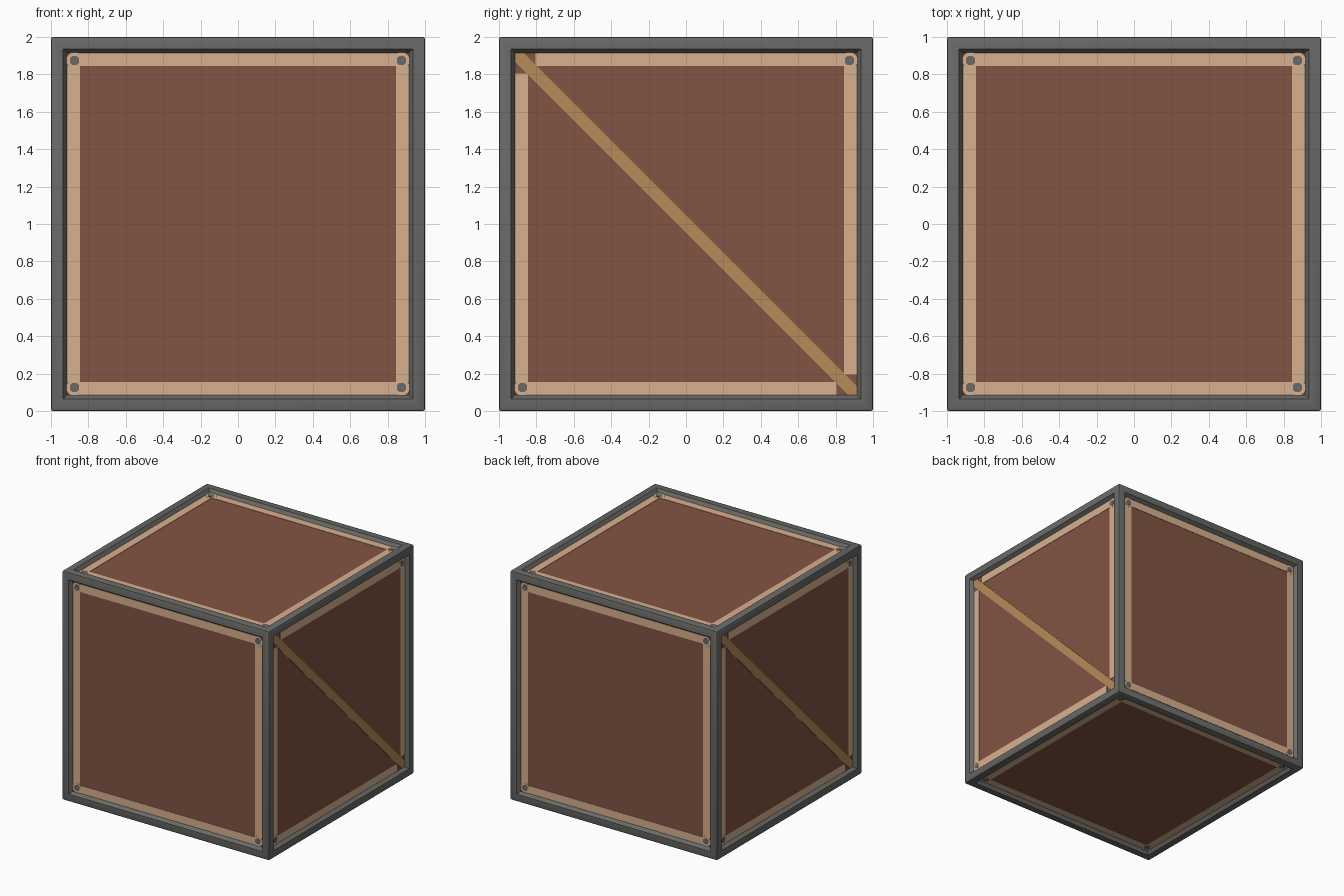
import bpy, bmesh, math
from mathutils import Vector

if "Cube" in bpy.data.objects:
    bpy.data.objects.remove(bpy.data.objects["Cube"])

# ---- sizes ----
HALF = 1.0          # half size of the crate
RIM = 0.065         # flat width of the metal frame
SLOPE = 0.02        # sloped inner wall of the frame
DEPTH = 0.03        # panel recess
INNER = HALF - RIM - SLOPE
FACE = HALF - DEPTH
T_IN, T_OUT, BOLT = 0.845, 0.913, 0.874
CENTRE = Vector((0, 0, 1))


def material(name, rgb):
    m = bpy.data.materials.new(name)
    m.diffuse_color = (*rgb, 1)
    m.use_nodes = True
    m.node_tree.nodes["Principled BSDF"].inputs["Base Color"].default_value = m.diffuse_color
    return m


metal = material("dark grey metal", (0.141, 0.141, 0.136))
brown = material("brown panel", (0.223, 0.089, 0.056))
tan = material("tan trim", (0.69, 0.44, 0.275))
gold = material("golden brace", (0.475, 0.258, 0.1))

X, Y, Z = Vector((1, 0, 0)), Vector((0, 1, 0)), Vector((0, 0, 1))
# name: (right direction, up direction, has a diagonal brace)
SIDES = {
    "front": (X, Z, False), "back": (-X, Z, False),
    "right": (Y, Z, True), "left": (-Y, Z, True),
    "top": (X, Y, False), "bottom": (X, -Y, False),
}


def finish(bm, name, mat):
    me = bpy.data.meshes.new(name)
    bm.to_mesh(me)
    bm.free()
    me.materials.append(mat)
    ob = bpy.data.objects.new(name, me)
    bpy.context.collection.objects.link(ob)
    return ob


def plates(name, mat, side, polys, lift):
    """Flat outlines (u, v) on one side, with thin walls down to the panel."""
    u, v, _ = SIDES[side]
    n = u.cross(v)
    bm = bmesh.new()
    for pts in polys:
        at = lambda p, w: bm.verts.new(CENTRE + u * p[0] + v * p[1] + n * w)
        top = [at(p, FACE + lift) for p in pts]
        bm.faces.new(top)
        if lift > 0:
            low = [at(p, FACE) for p in pts]
            for i in range(len(pts)):
                j = (i + 1) % len(pts)
                bm.faces.new((top[i], low[i], low[j], top[j]))
    return finish(bm, side + "_" + name, mat)


def rect(u0, v0, u1, v1):
    return [(u0, v0), (u1, v0), (u1, v1), (u0, v1)]


def disc(u, v, r, sides):
    step = 2 * math.pi / sides
    return [(u + r * math.cos(step * (i + 0.5)), v + r * math.sin(step * (i + 0.5)))
            for i in range(sides)]


# ---- metal frame: cube with each face inset and pushed in ----
bm = bmesh.new()
bmesh.ops.create_cube(bm, size=2 * HALF)
bmesh.ops.translate(bm, verts=bm.verts, vec=CENTRE)
outer = list(bm.edges)
panels = list(bm.faces)
bmesh.ops.inset_individual(bm, faces=panels, thickness=RIM, use_even_offset=True)
bmesh.ops.inset_individual(bm, faces=panels, thickness=SLOPE, depth=-DEPTH,
                           use_even_offset=True)
bmesh.ops.delete(bm, geom=panels, context='FACES_ONLY')
bmesh.ops.bevel(bm, geom=outer, offset=0.012, segments=2, profile=0.5,
                affect='EDGES')
frame = finish(bm, "metal_frame", metal)
bpy.context.view_layer.objects.active = frame
frame.select_set(True)
bpy.ops.object.shade_smooth_by_angle(angle=math.radians(40))

# ---- panel, trim, bolts and brace for every side ----
for side, (_, _, braced) in SIDES.items():
    plates("panel", brown, side, [rect(-INNER, -INNER, INNER, INNER)], 0)

    gap = 0.805     # trim stops short of the brace ends
    a = gap if braced else BOLT
    b = gap if braced else T_IN
    trim = [
        rect(-a, T_IN, BOLT, T_OUT),        # upper strip
        rect(-BOLT, -T_OUT, a, -T_IN),      # lower strip
        rect(-T_OUT, -T_IN, -T_IN, b),      # left strip
        rect(T_IN, -b, T_OUT, T_IN),        # right strip
    ]
    plates("trim", tan, side, trim, 0.003)

    corners = [(su * BOLT, sv * BOLT) for su in (-1, 1) for sv in (-1, 1)
               if not (braced and su != sv)]
    plates("bolt_pads", tan, side, [disc(u, v, 0.046, 8) for u, v in corners], 0.004)
    plates("bolts", metal, side, [disc(u, v, 0.027, 8) for u, v in corners], 0.006)

    if braced:
        e, k = 0.915, 0.868
        plates("brace", gold, side,
               [[(-e, e), (-e, k), (k, -e), (e, -e), (e, -k), (-k, e)]], 0.005)
